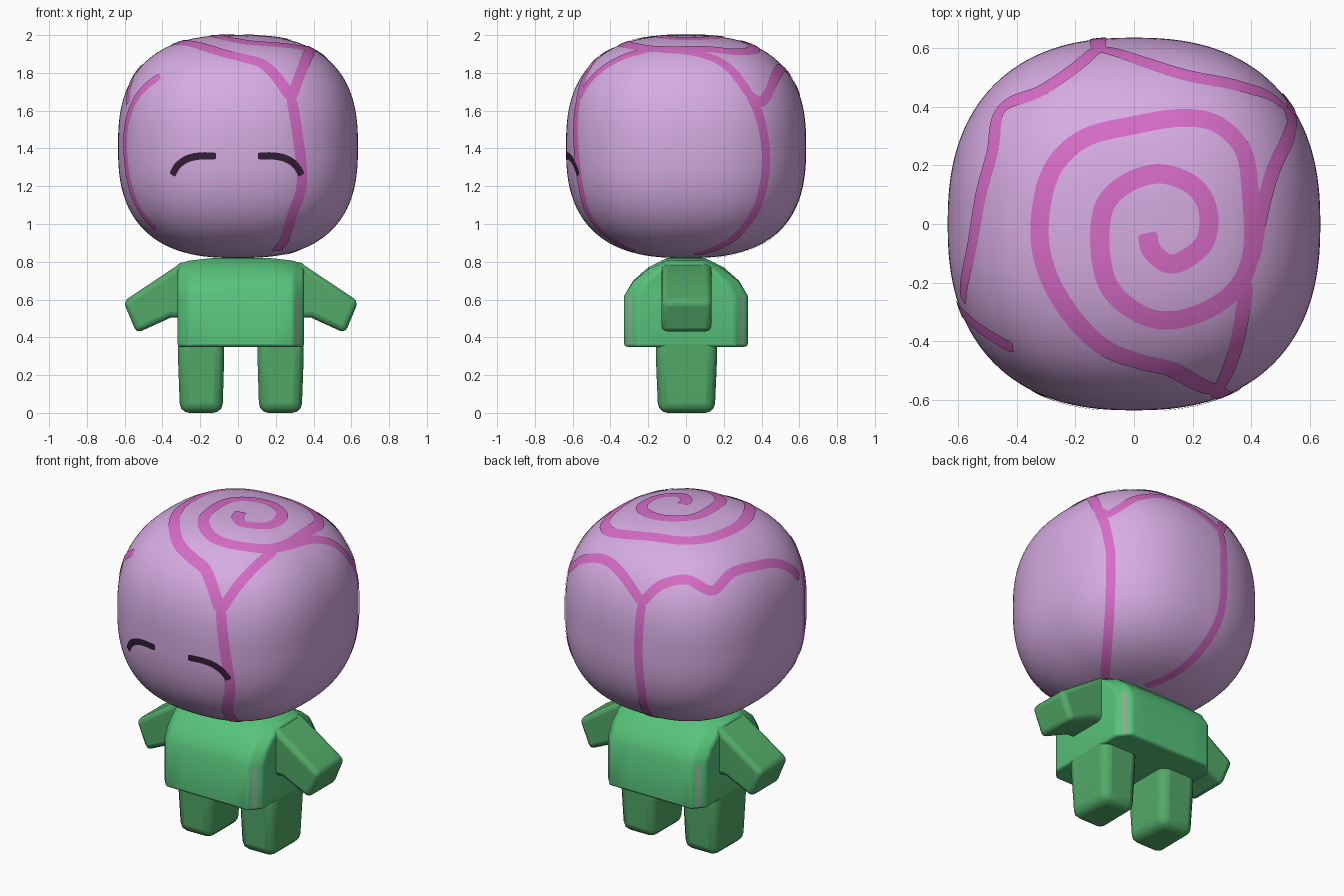
import bpy, bmesh, math
from mathutils import Vector

if "Cube" in bpy.data.objects:
    bpy.data.objects.remove(bpy.data.objects["Cube"])

A, B = 2.4, 2.6                           # roundness of the head: sideways, upright
C = Vector((0, 0, 1.41))
R = Vector((0.635, 0.635, 0.59))
CX = 0.015                                # body mirror plane


def material(name, rgb):
    m = bpy.data.materials.new(name)
    m.diffuse_color = (*rgb, 1)
    m.use_nodes = True
    m.node_tree.nodes["Principled BSDF"].inputs["Base Color"].default_value = m.diffuse_color
    return m


LILAC = material("lilac", (0.672, 0.412, 0.76))
PINK = material("pink", (0.672, 0.150, 0.565))
DARK = material("dark plum", (0.032, 0.013, 0.038))
GREEN = material("shirt green", (0.095, 0.545, 0.195))
LIMB = material("limb green", (0.084, 0.402, 0.138))
GREY = material("seam grey", (0.25, 0.42, 0.28))


def finish(bm, name, mats, bevel=0, angle=50, recalc=True):
    if recalc:
        bmesh.ops.recalc_face_normals(bm, faces=bm.faces)
    me = bpy.data.meshes.new(name)
    bm.to_mesh(me)
    bm.free()
    for m in mats:
        me.materials.append(m)
    ob = bpy.data.objects.new(name, me)
    bpy.context.collection.objects.link(ob)
    if bevel:
        mod = ob.modifiers.new("bevel", 'BEVEL')
        mod.width, mod.segments = bevel, 3
        mod.limit_method, mod.angle_limit = 'ANGLE', math.radians(40)
    bpy.ops.object.select_all(action='DESELECT')
    ob.select_set(True)
    bpy.context.view_layer.objects.active = ob
    bpy.ops.object.shade_smooth_by_angle(angle=math.radians(angle))
    return ob


# ---- head surface helpers
def rho(x, y):
    return (abs(x / R.x) ** A + abs(y / R.y) ** A) ** (1 / A)


def project(p, lift=0.0):
    d = Vector(p) - C
    d *= (rho(d.x, d.y) ** B + abs(d.z / R.z) ** B) ** (-1 / B)
    return C + d + d.normalized() * lift


def normal(p):
    d = p - C
    q = max(rho(d.x, d.y), 1e-6) ** (B - A)
    g = [math.copysign(abs(d[i] / R[i]) ** ((A, A, B)[i] - 1) / R[i], d[i]) for i in range(3)]
    return Vector((g[0] * q, g[1] * q, g[2])).normalized()


def from_top(x, y):
    t = max(0.0, 1 - rho(x, y) ** B)
    return project((x, y, C.z + R.z * t ** (1 / B)))


def from_front(x, z):
    t = max(0.0, 1 - abs((z - C.z) / R.z) ** B) ** (A / B) - abs(x / R.x) ** A
    return project((x, -R.y * max(0.0, t) ** (1 / A), z))


def ribbon(name, pts, width, mat, steps=8):
    """Thin painted band that follows the head through the given points."""
    pts = [2 * pts[0] - pts[1]] + pts + [2 * pts[-1] - pts[-2]]
    path = []
    for a, b, c, d in zip(pts, pts[1:], pts[2:], pts[3:]):
        for i in range(steps):
            t = i / steps
            path.append(project(0.5 * (2 * b + (c - a) * t + (2 * a - 5 * b + 4 * c - d) * t * t
                                       + (3 * b - a - 3 * c + d) * t ** 3)))
    path.append(project(pts[-2]))
    bm = bmesh.new()
    rows = []
    for i, p in enumerate(path):
        tan = path[min(i + 1, len(path) - 1)] - path[max(i - 1, 0)]
        side = normal(p).cross(tan).normalized()
        w = width * (0.75 if i in (0, len(path) - 1) else 1)
        rows.append([bm.verts.new(project(p + side * w * u, 0.004)) for u in (-.5, -.17, .17, .5)])
    for r, s in zip(rows, rows[1:]):
        for j in range(3):
            bm.faces.new((r[j], s[j], s[j + 1], r[j + 1]))
    return finish(bm, name, [mat], recalc=False)


# ---- head
bm = bmesh.new()
bmesh.ops.create_cube(bm, size=2)
bmesh.ops.subdivide_edges(bm, edges=bm.edges[:], cuts=39, use_grid_fill=True)
for v in bm.verts:
    v.co = project(C + Vector([math.tan(v.co[i] * math.pi / 4) * R[i] for i in range(3)]))
finish(bm, "head", [LILAC])

# ---- spiral and upper petal lines, drawn in top view
top_lines = {
    "spiral": [(.045, -.03), (.06, -.09), (.12, -.135), (.19, -.11), (.245, -.05), (.25, .05),
               (.2, .13), (.09, .17), (-.02, .14), (-.10, .06), (-.115, -.08), (-.08, -.22),
               (.03, -.31), (.14, -.325), (.27, -.28), (.36, -.2), (.4, -.08), (.395, .1),
               (.37, .25), (.28, .34), (.16, .36), (0, .335), (-.17, .29), (-.28, .18),
               (-.32, 0), (-.3, -.15), (-.22, -.3), (-.1, -.42), (.03, -.47), (.14, -.5), (.28, -.565)],
    "front_branch": [(.38, -.2), (.36, -.35), (.325, -.48), (.28, -.565)],
    "right_branch": [(.4, -.13), (.435, .05), (.48, .2), (.535, .335)],
    "back_line": [(.535, .335), (.515, .39), (.46, .435), (.37, .465), (.2, .5), (.05, .545), (-.12, .595)],
    "left_line": [(-.12, .595), (-.2, .53), (-.32, .45), (-.45, .39), (-.48, .25), (-.52, .1),
                  (-.555, -.1), (-.58, -.26)],
}
for name, pts in top_lines.items():
    ribbon(name, [from_top(*p) for p in pts], 0.066 if name == "spiral" else 0.056, PINK)

# ---- petal lines running down the sides
ribbon("front_line", [from_top(.28, -.565)] + [from_front(*p) for p in
       [(.31, 1.5), (.33, 1.35), (.335, 1.2), (.28, 1.03), (.2, .86)]], 0.06, PINK)
down_lines = {
    "right_down_line": [from_top(.535, .335), (.55, .4, 1.57), (.555, .445, 1.4), (.55, .445, 1.27),
                        (.54, .425, 1.13), (.5, .37, 1.01), (.41, .25, .90), (.25, .05, .84)],
    "back_down_line": [from_top(-.12, .595), (-.12, .63, 1.4), (-.12, .6, 1.15), (-.08, .5, .96),
                       (-.02, .3, .86), (.05, .15, .83)],
    "left_down_line": [from_top(-.41, -.42), (-.5, -.37, 1.71), (-.55, -.31, 1.6), (-.585, -.28, 1.45),
                       (-.58, -.31, 1.2), (-.535, -.33, 1.02), (-.47, -.34, .94)],
}
for name, pts in down_lines.items():
    ribbon(name, [project(p) for p in pts], 0.054, PINK)

# ---- closed smiling eyes
for name, s, dx in (("left_eye", -1, -.012), ("right_eye", 1, 0)):
    ribbon(name, [from_front(s * x + dx, z) for x, z in
           [(.105, 1.36), (.19, 1.36), (.255, 1.345), (.305, 1.31), (.335, 1.26)]], 0.038, DARK)


def loft(bm, rings):
    """Closed skin through a row of equal point rings; returns the side faces."""
    rings = [[bm.verts.new(p) for p in r] for r in rings]
    n = len(rings[0])
    sides = [bm.faces.new((r[i], r[(i + 1) % n], s[(i + 1) % n], s[i]))
             for r, s in zip(rings, rings[1:]) for i in range(n)]
    bm.faces.new(rings[0])
    bm.faces.new(rings[-1])
    return sides


# ---- torso, with chamfered corners and grey corner seams
half = [(.1, .82), (.2, .77), (.28, .7), (.327, .62), (.327, .35)]
profile = [(-y, z) for y, z in reversed(half)] + half
stations = [(.15, 1), (.275, .93), (.293, .9), (.311, .88), (.335, .85)]
stations = [(-d, k) for d, k in reversed(stations)] + stations


def section(d, k):
    wide = 1 - max(0, abs(d) - .275) * 3.6
    return [(CX + d, y * wide, .62 + (z - .62) * (k if z > .62 else 1)) for y, z in profile]


bm = bmesh.new()
for f in loft(bm, [section(d, k) for d, k in stations]):
    c = f.calc_center_median()
    corner = (c.x - CX, c.y)
    if .295 < abs(corner[0]) < .309 and abs(c.y) > .28 and c.z < .6:
        if not (corner[0] < 0 and corner[1] < 0):
            f.material_index = 1
finish(bm, "torso", [GREEN, GREY], 0.015)

# ---- arms and legs
arm = [(.2, .8), (.33, .785), (.622, .59), (.552, .422), (.37, .505), (.2, .5)]
leg = [(.09, .42), (.333, .42), (.333, .3), (.322, 0), (.097, 0), (.088, .3)]
for side, s in (("left", -1), ("right", 1)):
    bm = bmesh.new()
    loft(bm, [[(CX + s * x, y, z) for x, z in arm] for y in (-.13, .135)])
    finish(bm, side + "_arm", [LIMB], 0.03)
    bm = bmesh.new()
    loft(bm, [[(CX + s * x, y * (.92 + .08 * min(1, z / .3)), z) for x, z in leg] for y in (-.16, .165)])
    finish(bm, side + "_leg", [LIMB], 0.05)
